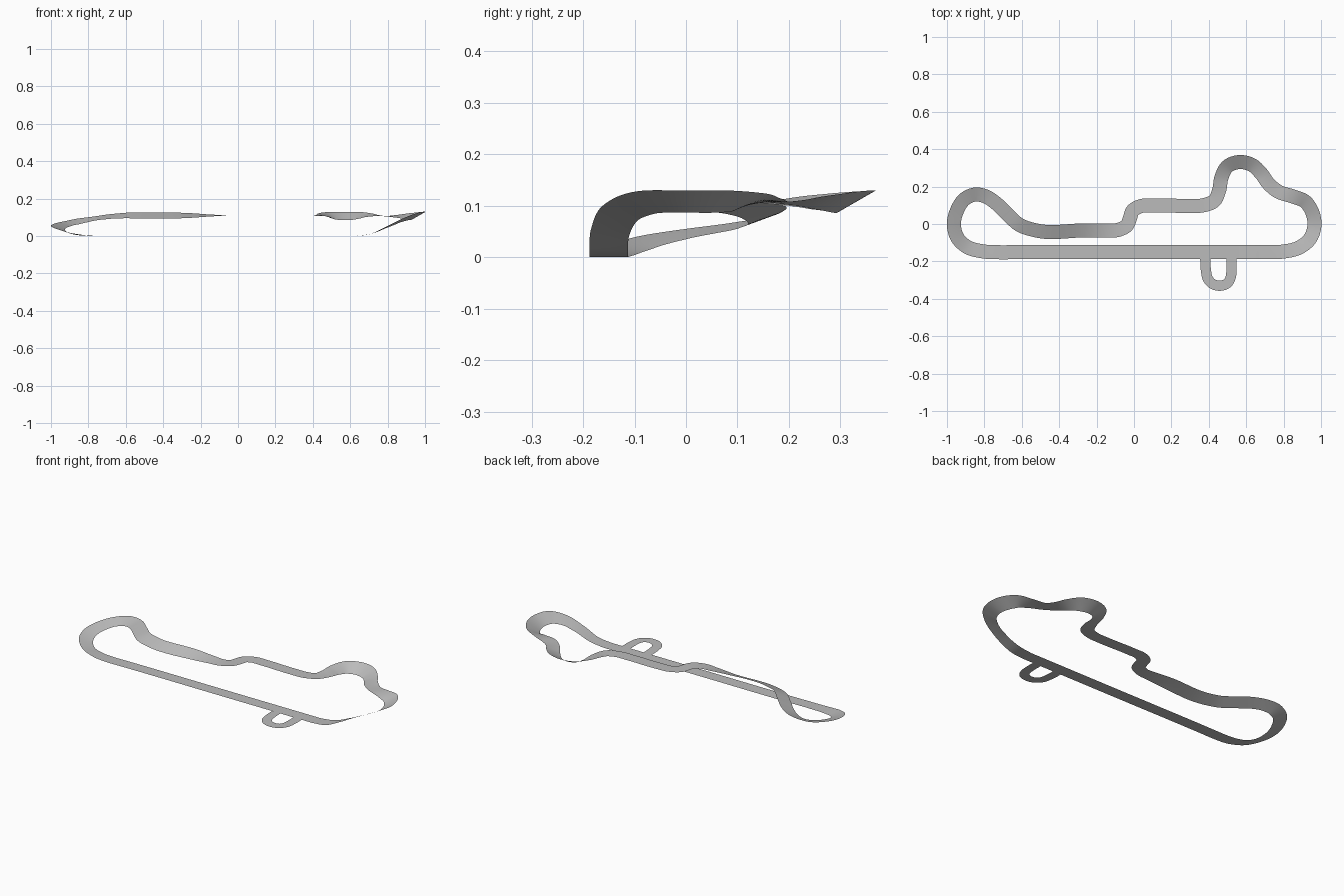
import bpy, bmesh
from mathutils import Vector

if "Cube" in bpy.data.objects:
    bpy.data.objects.remove(bpy.data.objects["Cube"])

grey = bpy.data.materials.new("asphalt grey")
grey.diffuse_color = (0.5, 0.5, 0.5, 1)
grey.use_nodes = True
grey.node_tree.nodes["Principled BSDF"].inputs["Base Color"].default_value = grey.diffuse_color


def smooth_path(pts, closed, steps=10):
    """Chord-length Hermite spline through (x, y, z, bank) points."""
    P = [Vector(p) for p in pts]
    n = len(P)

    def at(i):
        return P[i % n] if closed else P[max(0, min(n - 1, i))]

    def chord(i):
        return max((at(i + 1).xy - at(i).xy).length, 1e-6)

    def tangent(i):
        if not closed and i == 0:
            return (P[1] - P[0]) / chord(0)
        if not closed and i == n - 1:
            return (P[-1] - P[-2]) / chord(n - 2)
        a, b = chord(i - 1), chord(i)
        return ((at(i) - at(i - 1)) / a * b + (at(i + 1) - at(i)) / b * a) / (a + b)

    out = []
    for i in range(n if closed else n - 1):
        L, m0, m1 = chord(i), tangent(i), tangent(i + 1)
        for k in range(steps):
            t = k / steps
            out.append(at(i) * (2*t**3 - 3*t**2 + 1) + m0 * (L * (t**3 - 2*t**2 + t))
                       + at(i + 1) * (3*t**2 - 2*t**3) + m1 * (L * (t**3 - t**2)))
    if not closed:
        out.append(P[-1].copy())
    return out


def ribbon(name, pts, half, closed):
    """Flat banked strip; bank is the height of the outer edge over the inner."""
    c = smooth_path(pts, closed)
    n = len(c)
    bm = bmesh.new()
    rows = []
    for i, p in enumerate(c):
        q, r = (c[i - 1], c[(i + 1) % n]) if closed else (c[max(i - 1, 0)], c[min(i + 1, n - 1)])
        d = (r.xy - q.xy).normalized()
        side = Vector((d.y, -d.x))          # outer side of an anticlockwise loop
        row = []
        for s in (-1, 0, 1):
            xy = p.xy + side * half * s
            row.append(bm.verts.new((xy.x, xy.y, max(0, p.z + s * p.w / 2))))
        rows.append(row)
    for i in range(n if closed else n - 1):
        a, b = rows[i], rows[(i + 1) % n]
        for k in (0, 1):
            bm.faces.new((a[k], a[k + 1], b[k + 1], b[k])).smooth = True
    bm.normal_update()
    if sum(f.normal.z for f in bm.faces) < 0:
        bmesh.ops.reverse_faces(bm, faces=bm.faces[:])
    me = bpy.data.meshes.new(name)
    bm.to_mesh(me)
    bm.free()
    me.materials.append(grey)
    ob = bpy.data.objects.new(name, me)
    bpy.context.collection.objects.link(ob)
    return ob


# circuit sections, anticlockwise from the front straight: x, y, z, bank
front_straight = [(-.62, -.15, 0, 0), (0, -.15, 0, 0), (.62, -.15, 0, 0)]
right_bend = [(.71, -.15, .012, 0), (.80, -.147, .05, .012), (.885, -.125, .088, .03),
              (.94, -.08, .106, .042), (.965, 0, .108, .043), (.95, .07, .108, .043),
              (.915, .12, .107, .035), (.85, .147, .107, .015), (.77, .174, .107, 0)]
back_hairpin = [(.72, .215, .108, .01), (.68, .27, .108, .028), (.63, .316, .108, .042),
                (.56, .331, .108, .043), (.50, .308, .108, .04), (.468, .25, .108, .028),
                (.455, .18, .108, .01), (.43, .125, .108, 0), (.37, .1, .108, 0)]
chicane = [(.30, .097, .108, 0), (.10, .099, .109, 0), (.035, .095, .11, 0),
           (-.008, .07, .11, 0), (-.022, .03, .11, 0), (-.038, -.007, .11, 0),
           (-.08, -.03, .11, .003)]
back_straight = [(-.16, -.034, .11, .012), (-.26, -.034, .11, .026), (-.53, -.033, .11, .03),
                 (-.61, -.006, .11, .03)]
left_bend = [(-.68, .056, .105, .03), (-.74, .113, .098, .03), (-.79, .146, .089, .03),
             (-.845, .158, .08, .03), (-.905, .134, .068, .022), (-.945, .075, .057, .02),
             (-.963, 0, .045, .02), (-.943, -.075, .03, .02), (-.893, -.122, .014, .012),
             (-.81, -.146, .003, .003), (-.72, -.151, 0, 0)]
circuit = front_straight + right_bend + back_hairpin + chicane + back_straight + left_bend
ribbon("main_circuit", circuit, .0375, True)

# small pit loop off the front straight
pit = [(.381, -.187), (.385, -.25), (.396, -.295), (.425, -.323), (.46, -.33),
       (.497, -.318), (.517, -.285), (.521, -.25), (.521, -.187)]
ribbon("pit_lane", [(x, y, 0, 0) for x, y in pit], .0272, False)
